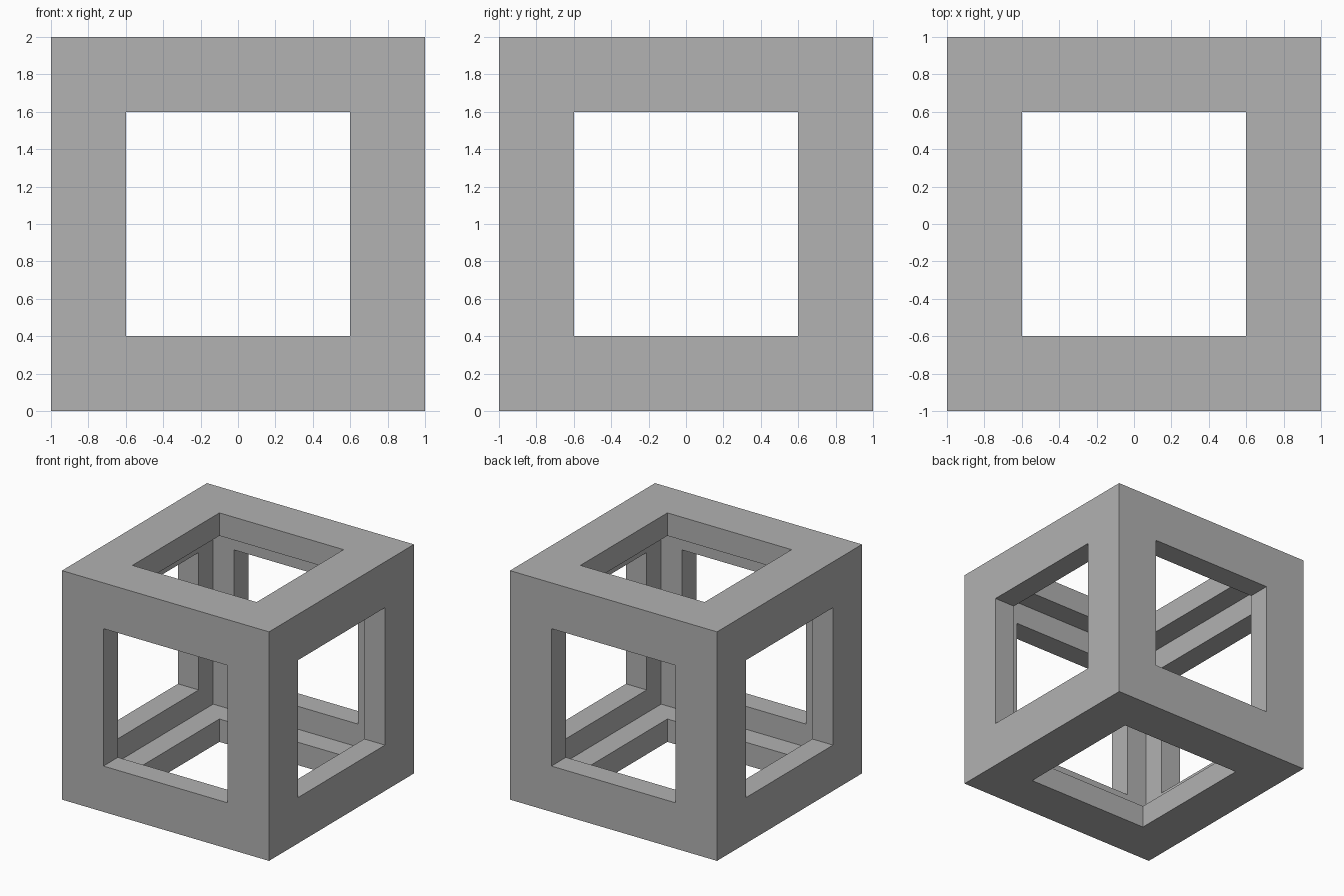
import bpy
import bmesh
from mathutils import Matrix

SIZE = 2.0      # outer edge length
BORDER = 0.4    # width of the frame around each window
WALL = 0.2      # thickness of the walls

default_cube = bpy.data.objects.get("Cube")
if default_cube:
    bpy.data.objects.remove(default_cube, do_unlink=True)

# Plain grey material
grey = bpy.data.materials.new("plain_grey")
grey.use_nodes = True
colour = (0.445, 0.445, 0.445, 1.0)
grey.diffuse_color = colour
bsdf = next(n for n in grey.node_tree.nodes if n.type == "BSDF_PRINCIPLED")
bsdf.inputs["Base Color"].default_value = colour

# Cube shell with a square window cut in every side
bm = bmesh.new()
bmesh.ops.create_cube(bm, size=SIZE, matrix=Matrix.Translation((0, 0, SIZE / 2)))
windows = list(bm.faces)
bmesh.ops.inset_individual(bm, faces=windows, thickness=BORDER, use_even_offset=True)
bmesh.ops.delete(bm, geom=windows, context="FACES")
mesh = bpy.data.meshes.new("hollow_cube_frame")
bm.to_mesh(mesh)
bm.free()
mesh.materials.append(grey)

frame = bpy.data.objects.new("hollow_cube_frame", mesh)
bpy.context.scene.collection.objects.link(frame)

# Thicken the walls inwards
solid = frame.modifiers.new("wall_thickness", "SOLIDIFY")
solid.thickness = WALL
solid.offset = -1
solid.use_even_offset = True
